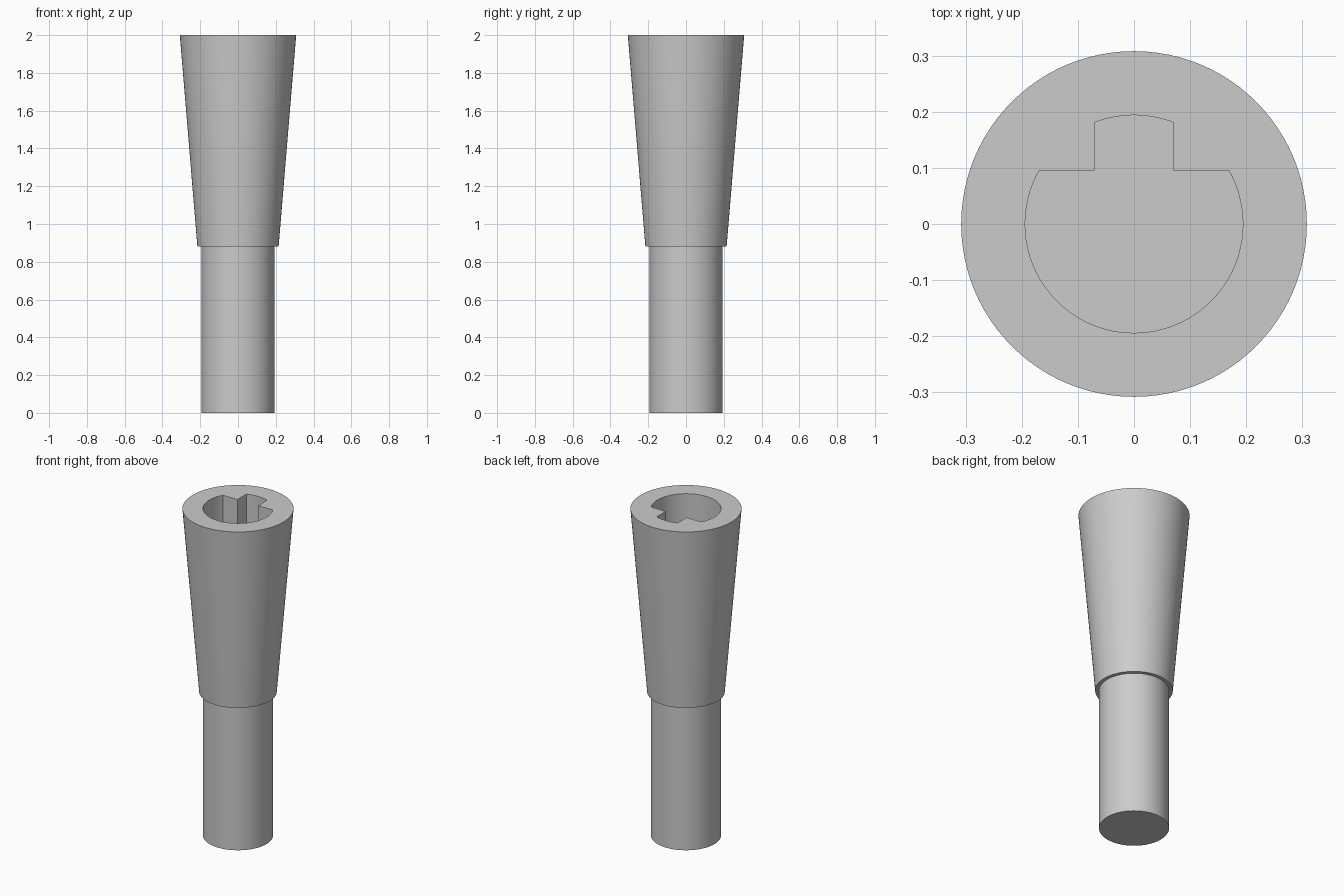
import bpy, bmesh
from math import asin, acos, pi, cos, sin, radians

cube = bpy.data.objects.get("Cube")
if cube:
    bpy.data.objects.remove(cube)

SEGMENTS = 96
SHAFT_R, COLLAR_R, TOP_R = 0.194, 0.215, 0.308
STEP_Z, TOP_Z, FLOOR_Z = 0.88, 2.0, 1.1
SLOT_HALF, FLAT_Y = 0.07, 0.095

grey = bpy.data.materials.new("plain grey")
grey.use_nodes = True
colour = (0.6, 0.6, 0.6, 1)
grey.diffuse_color = colour
grey.node_tree.nodes["Principled BSDF"].inputs["Base Color"].default_value = colour


def make_object(name, bm):
    bmesh.ops.recalc_face_normals(bm, faces=bm.faces)
    mesh = bpy.data.meshes.new(name)
    bm.to_mesh(mesh)
    bm.free()
    mesh.materials.append(grey)
    obj = bpy.data.objects.new(name, mesh)
    bpy.context.collection.objects.link(obj)
    return obj


def arc(start, end, steps):
    angles = [start + (end - start) * i / steps for i in range(steps + 1)]
    return [(SHAFT_R * cos(a), SHAFT_R * sin(a)) for a in angles]


# Round shaft and tapered sleeve, turned from one stepped profile
bm = bmesh.new()
profile = [(SHAFT_R, 0), (SHAFT_R, STEP_Z), (COLLAR_R, STEP_Z), (TOP_R, TOP_Z)]
rings = [[bm.verts.new((r * cos(2 * pi * i / SEGMENTS), r * sin(2 * pi * i / SEGMENTS), z))
          for i in range(SEGMENTS)] for r, z in profile]
for low, high in zip(rings, rings[1:]):
    for i in range(SEGMENTS):
        j = (i + 1) % SEGMENTS
        bm.faces.new((low[i], low[j], high[j], high[i]))
bm.faces.new(rings[0])
bm.faces.new(rings[-1])
handle = make_object("tapered_handle", bm)

# Keyed socket outline: round bore with a flat on each side of the rear slot
flat_angle = asin(FLAT_Y / SHAFT_R)
slot_angle = acos(SLOT_HALF / SHAFT_R)
outline = arc(pi - flat_angle, 2 * pi + flat_angle, 64)
outline += [(SLOT_HALF, FLAT_Y)]
outline += arc(slot_angle, pi - slot_angle, 12)
outline += [(-SLOT_HALF, FLAT_Y)]

bm = bmesh.new()
floor = bm.faces.new([bm.verts.new((x, y, FLOOR_Z)) for x, y in outline])
wall = bmesh.ops.extrude_face_region(bm, geom=[floor], use_keep_orig=True)
top = [v for v in wall["geom"] if isinstance(v, bmesh.types.BMVert)]
bmesh.ops.translate(bm, verts=top, vec=(0, 0, TOP_Z + 0.1 - FLOOR_Z))
cutter = make_object("socket_cutter", bm)
cutter.hide_render = True

# Cut the socket, then discard the cutter
cut = handle.modifiers.new("socket", "BOOLEAN")
cut.operation = "DIFFERENCE"
cut.solver = "EXACT"
cut.object = cutter
bpy.ops.object.select_all(action="DESELECT")
bpy.context.view_layer.objects.active = handle
handle.select_set(True)
bpy.ops.object.modifier_apply(modifier=cut.name)
bpy.data.objects.remove(cutter)
bpy.ops.object.shade_smooth_by_angle(angle=radians(30))
